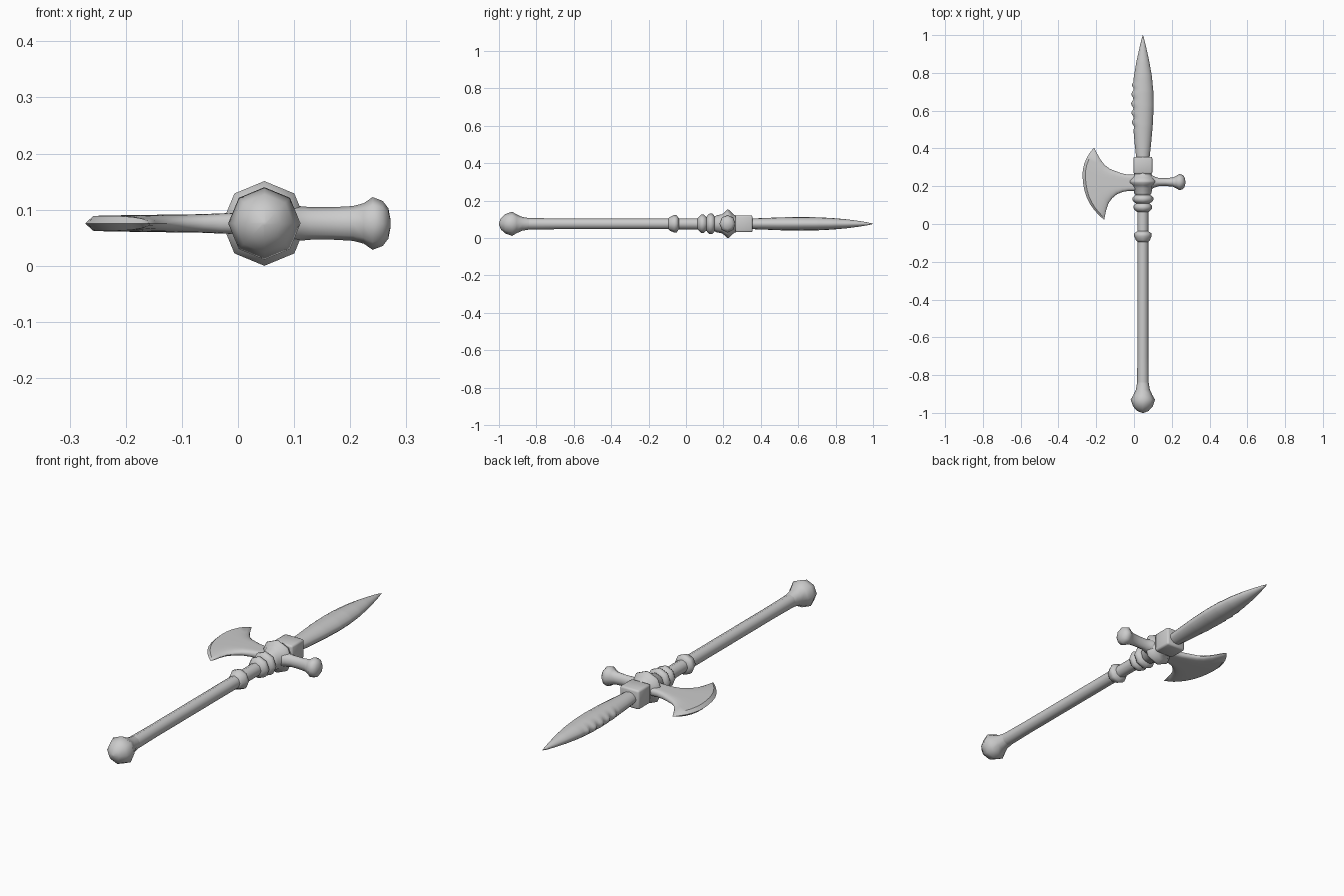
import bpy, bmesh, math
from mathutils import Matrix, Vector

if "Cube" in bpy.data.objects:
    bpy.data.objects.remove(bpy.data.objects["Cube"])

AX, AZ = 0.047, 0.0755            # centre line of the weapon
steel = bpy.data.materials.new("grey_steel")
steel.diffuse_color = (0.6, 0.6, 0.6, 1)
steel.use_nodes = True
steel.node_tree.nodes["Principled BSDF"].inputs["Base Color"].default_value = steel.diffuse_color


def finish(bm, name, angle=50):
    bmesh.ops.remove_doubles(bm, verts=bm.verts, dist=1e-5)
    bmesh.ops.recalc_face_normals(bm, faces=bm.faces)
    me = bpy.data.meshes.new(name)
    bm.to_mesh(me)
    bm.free()
    me.materials.append(steel)
    ob = bpy.data.objects.new(name, me)
    bpy.context.collection.objects.link(ob)
    bpy.ops.object.select_all(action='DESELECT')
    ob.select_set(True)
    bpy.context.view_layer.objects.active = ob
    bpy.ops.object.shade_smooth_by_angle(angle=math.radians(angle))
    return ob


def loft(name, rings, angle=50, end_cap=True):
    """Skin a list of closed rings and cap the ends."""
    bm = bmesh.new()
    rows = [[bm.verts.new(p) for p in ring] for ring in rings]
    n = len(rows[0])
    for a, b in zip(rows, rows[1:]):
        for i in range(n):
            j = (i + 1) % n
            bm.faces.new((a[i], a[j], b[j], b[i]))
    bm.faces.new(rows[0])
    if end_cap:
        bm.faces.new(rows[-1])
    return finish(bm, name, angle)


def lathe_y(name, profile, sides=8, angle=50):
    """Profile of (radius, y) turned about the shaft axis."""
    steps = [2 * math.pi * k / sides for k in range(sides)]
    return loft(name, [[(AX + r * math.cos(t), y, AZ + r * math.sin(t)) for t in steps]
                       for r, y in profile], angle)


# Shaft and pommel
lathe_y("shaft", [(0.031, -0.86), (0.029, -0.7), (0.029, -0.1), (0.03, 0.2)], angle=60)
lathe_y("pommel", [(0.004, -1.0), (0.03, -0.99), (0.052, -0.966), (0.0645, -0.930),
                   (0.05, -0.905), (0.037, -0.876), (0.03, -0.835)], angle=46)

# Grip collar and the two neck rings
lathe_y("grip_collar", [(0.029, -0.094), (0.037, -0.086), (0.041, -0.076), (0.047, -0.064),
                        (0.046, -0.050), (0.036, -0.043), (0.029, -0.038)])
for k, (y, r) in enumerate([(0.088, 0.049), (0.132, 0.055)]):
    lathe_y(f"neck_ring_{k + 1}", [(0.029, y - 0.026), (r - 0.008, y - 0.016), (r, y - 0.006),
                                   (r, y + 0.008), (r - 0.01, y + 0.018), (0.034, y + 0.024)])

# Hub that carries the axe and the hammer
lathe_y("hub", [(0.034, 0.145), (0.046, 0.165), (0.05, 0.19), (0.06, 0.205), (0.0755, 0.219),
                (0.0755, 0.228), (0.06, 0.245), (0.048, 0.258), (0.044, 0.272)], angle=75)

# Square socket block under the spear blade
bm = bmesh.new()
bmesh.ops.create_cube(bm, size=1, matrix=Matrix.Translation((AX, 0.31, AZ))
                      @ Matrix.Diagonal((0.1, 0.092, 0.09, 1)))
bmesh.ops.bevel(bm, geom=list(bm.edges), offset=0.009, segments=2, affect='EDGES', profile=0.5)
finish(bm, "socket_block")

# Spear blade, with a row of notches along its left edge
sections = [(0.34, 0.034, 0.028), (0.42, 0.043, 0.031), (0.52, 0.052, 0.035), (0.62, 0.057, 0.036),
            (0.70, 0.0555, 0.035), (0.78, 0.048, 0.031), (0.86, 0.034, 0.024),
            (0.92, 0.021, 0.016), (0.97, 0.009, 0.008), (1.0, 0.0008, 0.0008)]


def blade_size(y):
    for (y0, w0, t0), (y1, w1, t1) in zip(sections, sections[1:]):
        if y <= y1 + 1e-9:
            f = (y - y0) / (y1 - y0)
            return w0 + (w1 - w0) * f, t0 + (t1 - t0) * f


rings = []
for k in range(67):
    y = 0.34 + 0.01 * k
    w, t = blade_size(min(y, 1.0))
    notch = 0.006 * math.sin((y - 0.5) * 2 * math.pi / 0.05) if 0.5 <= y <= 0.75 else 0
    ring = []
    for i in range(16):
        a = 2 * math.pi * i / 16
        c, s = math.cos(a), math.sin(a)
        shift = notch * max(0, -c) ** 6
        ring.append((AX + w * c + shift, y, AZ + t * math.copysign(abs(s) ** 1.15, s)))
    rings.append(ring)
loft("spear_blade", rings, 75)

# Axe blade: rows of (upper xy, lower xy, outward bow, half thickness)
rows = [((0.04, 0.262), (0.04, 0.176), 0.0, 0.020),
        ((-0.03, 0.261), (-0.03, 0.175), 0.0, 0.018),
        ((-0.065, 0.268), (-0.06, 0.170), 0.003, 0.0165),
        ((-0.10, 0.281), (-0.09, 0.158), 0.010, 0.016),
        ((-0.13, 0.293), (-0.115, 0.137), 0.02, 0.0155),
        ((-0.155, 0.312), (-0.135, 0.110), 0.033, 0.015),
        ((-0.18, 0.345), (-0.147, 0.075), 0.050, 0.0145),
        ((-0.206, 0.393), (-0.156, 0.032), 0.073, 0.0135),
        ((-0.212, 0.404), (-0.158, 0.022), 0.084, 0.0)]
N = 16
rings = []
for up, low, bow, half in rows:
    up, low = Vector(up), Vector(low)
    top, bottom = [], []
    for k in range(N + 1):
        v = 0.5 - 0.5 * math.cos(math.pi * k / N)
        u = abs(2 * v - 1)
        p = up.lerp(low, v) - Vector((bow * (1 - u ** 2.4), 0))
        h = half * math.sqrt(max(0, 1 - u ** 6))
        top.append((p.x, p.y, AZ + h))
        bottom.append((p.x, p.y, AZ - h))
    rings.append(top + bottom[-2:0:-1])
loft("axe_blade", rings, 40, end_cap=False)

# Hammer arm and knob: (x, half width in y, half height in z)
arm = [(0.05, 0.046, 0.036), (0.085, 0.042, 0.034), (0.108, 0.029, 0.031), (0.13, 0.022, 0.029),
       (0.17, 0.021, 0.029), (0.205, 0.024, 0.031), (0.224, 0.033, 0.036), (0.24, 0.043, 0.047),
       (0.258, 0.038, 0.040), (0.268, 0.025, 0.027), (0.272, 0.006, 0.006)]
loft("hammer_arm", [[(x, 0.222 + w * math.cos(k * math.pi / 4), AZ + h * math.sin(k * math.pi / 4))
                     for k in range(8)] for x, w, h in arm], 60)
